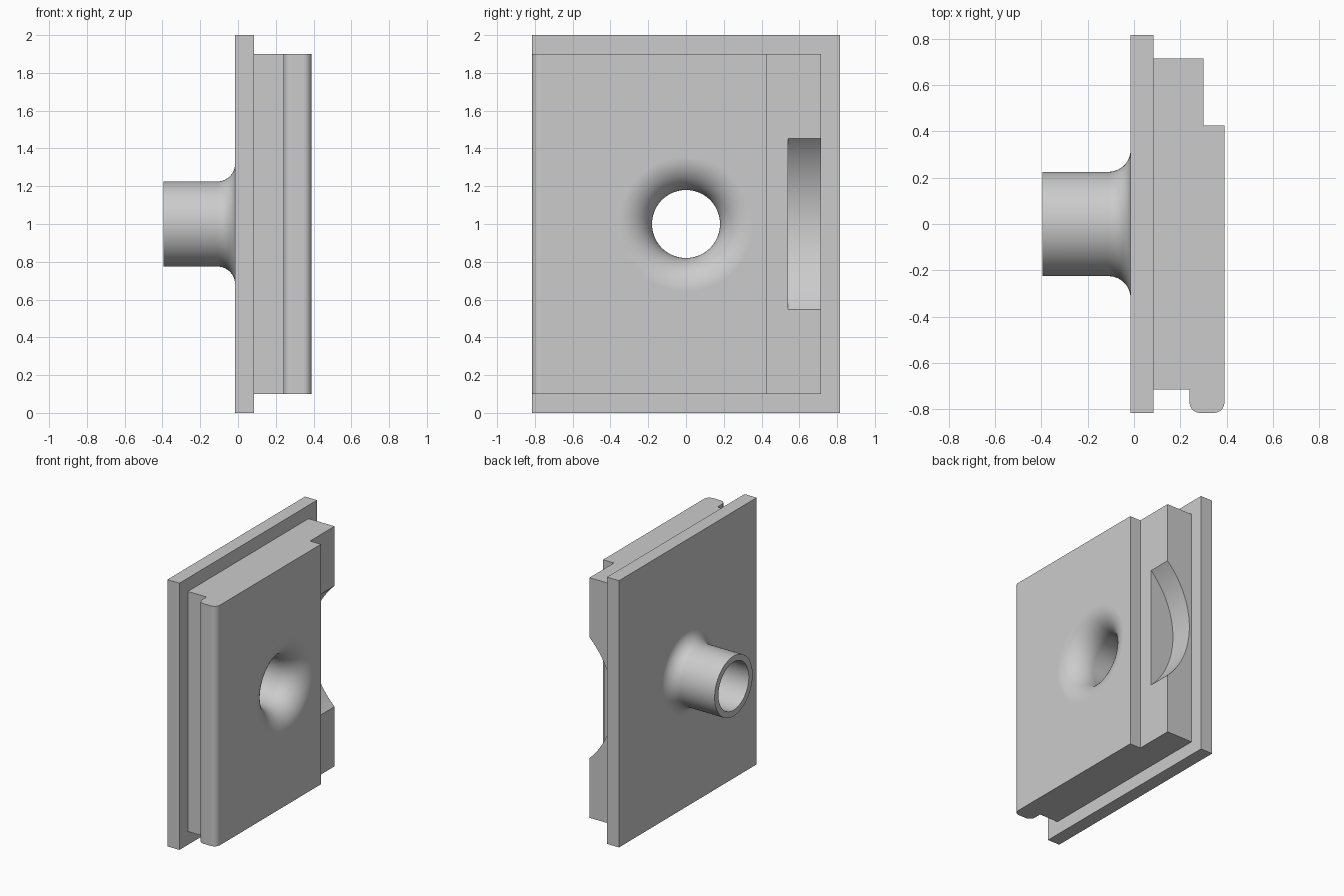
import bpy, bmesh, math
from mathutils import Matrix, Vector

cube = bpy.data.objects.get("Cube")
if cube:
    bpy.data.objects.remove(cube, do_unlink=True)

# One plain grey for every part
grey = bpy.data.materials.new("plain grey")
grey.use_nodes = True
colour = (0.6, 0.6, 0.6, 1)
grey.diffuse_color = colour
grey.node_tree.nodes["Principled BSDF"].inputs["Base Color"].default_value = colour

PLATE_BACK, PLATE_FRONT, BLOCK_FRONT = -0.015, 0.085, 0.39
TUBE_END, BORE, MID = -0.395, 0.18, 1.0


def add_object(name, bm):
    bmesh.ops.recalc_face_normals(bm, faces=bm.faces)
    mesh = bpy.data.meshes.new(name)
    bm.to_mesh(mesh)
    bm.free()
    mesh.materials.append(grey)
    obj = bpy.data.objects.new(name, mesh)
    bpy.context.collection.objects.link(obj)
    return obj


def arc(cx, cy, r, start, end, steps=12):
    angles = [math.radians(start + (end - start) * i / steps) for i in range(steps + 1)]
    return [(cx + r * math.cos(a), cy + r * math.sin(a)) for a in angles]


def extrude_up(name, outline, z0, z1):
    bm = bmesh.new()
    face = bm.faces.new([bm.verts.new((x, y, z0)) for x, y in outline])
    top = bmesh.ops.extrude_face_region(bm, geom=[face])["geom"]
    verts = [v for v in top if isinstance(v, bmesh.types.BMVert)]
    bmesh.ops.translate(bm, vec=(0, 0, z1 - z0), verts=verts)
    return add_object(name, bm)


def revolve(name, outline, sides=96):
    """Spin a closed (x, radius) outline around the bore axis."""
    bm = bmesh.new()
    rings = []
    for x, r in outline:
        turns = [math.tau * i / sides for i in range(sides)] if r else [0]
        rings.append([bm.verts.new((x, r * math.cos(t), MID + r * math.sin(t))) for t in turns])
    for a, b in zip(rings, rings[1:] + rings[:1]):
        if len(a) == len(b) == 1:
            continue
        for i in range(sides):
            j = (i + 1) % sides
            if len(a) == 1:
                bm.faces.new((a[0], b[j], b[i]))
            elif len(b) == 1:
                bm.faces.new((a[i], a[j], b[0]))
            else:
                bm.faces.new((a[i], a[j], b[j], b[i]))
    return add_object(name, bm)


def cut(obj, cutter):
    mod = obj.modifiers.new("cut", 'BOOLEAN')
    mod.operation, mod.solver, mod.object = 'DIFFERENCE', 'EXACT', cutter
    bpy.context.view_layer.objects.active = obj
    bpy.ops.object.modifier_apply(modifier=mod.name)


# Flat backing plate
half = 0.815
plate = extrude_up("backing_plate", [(PLATE_BACK, -half), (PLATE_FRONT, -half),
                                     (PLATE_FRONT, half), (PLATE_BACK, half)], 0, 2)

# Stepped block with a rounded lip along one edge
lip = 0.045
outline = [(PLATE_FRONT, 0.715), (PLATE_FRONT, -0.715), (0.24, -0.715)]
outline += arc(0.24 + lip, -half + lip, lip, 180, 270)
outline += arc(BLOCK_FRONT - lip, -half + lip, lip, 270, 360)
outline += [(BLOCK_FRONT, 0.425), (0.30, 0.425), (0.30, 0.715)]
block = extrude_up("stepped_block", outline, 0.1, 1.9)

# Tube with a fillet where it meets the plate
fillet, tube_r = 0.095, 0.225
tube = revolve("tube", [(PLATE_BACK, BORE), (TUBE_END, BORE), (TUBE_END, tube_r)]
               + arc(PLATE_BACK - fillet, tube_r + fillet, fillet, 270, 360))

# Bore that flares out smoothly at the block face
flare = 0.175
bore = revolve("bore_cutter", [(TUBE_END - 0.1, 0), (TUBE_END - 0.1, BORE)]
               + arc(BLOCK_FRONT - flare, BORE + flare, flare, 270, 360, 20)
               + [(BLOCK_FRONT + 0.1, BORE + flare), (BLOCK_FRONT + 0.1, 0)])
cut(plate, bore)
cut(block, bore)

# Curved finger slot in the step
chord, depth = 0.4525, 0.195
radius = (chord ** 2 + depth ** 2) / (2 * depth)
bm = bmesh.new()
bmesh.ops.create_cone(bm, cap_ends=True, segments=160, radius1=radius, radius2=radius, depth=0.4,
                      matrix=Matrix.Translation(Vector((0.30 - depth + radius, 0.74, MID)))
                      @ Matrix.Rotation(math.pi / 2, 4, 'X'))
slot = add_object("slot_cutter", bm)
cut(block, slot)

for cutter in (bore, slot):
    bpy.data.objects.remove(cutter, do_unlink=True)

# Smooth curves, crisp edges
for obj in (plate, block, tube):
    bpy.ops.object.select_all(action='DESELECT')
    obj.select_set(True)
    bpy.context.view_layer.objects.active = obj
    bpy.ops.object.shade_smooth_by_angle(angle=math.radians(30))
    weighted = obj.modifiers.new("even_normals", 'WEIGHTED_NORMAL')
    weighted.keep_sharp = True
